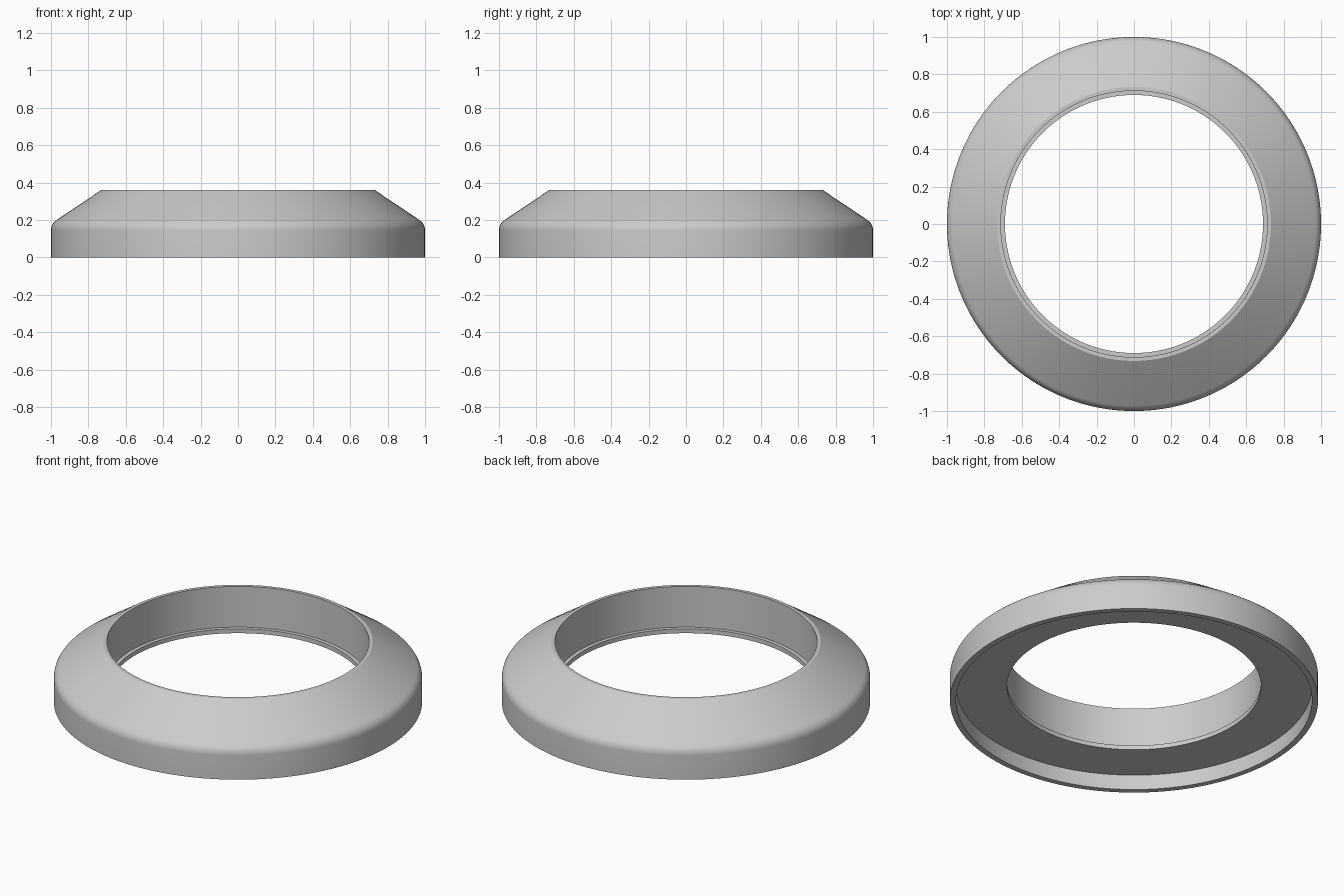
import bpy, bmesh
from math import sin, cos, pi, atan2, tan, radians
from mathutils import Matrix

cube = bpy.data.objects.get("Cube")
if cube:
    bpy.data.objects.remove(cube, do_unlink=True)

# Single plain grey material
grey = bpy.data.materials.new("plain grey")
grey.use_nodes = True
colour = (0.6, 0.6, 0.6, 1)
grey.diffuse_color = colour
grey.node_tree.nodes["Principled BSDF"].inputs["Base Color"].default_value = colour


def shoulder(top_r, top_z, corner_z, run, steps=8):
    """Rounded corner between the vertical rim and the sloping top."""
    turn = pi / 2 - atan2(top_z - corner_z, 1 - top_r)
    radius = run / tan(turn / 2)
    return [(1 - radius + radius * cos(turn * i / steps),
             corner_z - run + radius * sin(turn * i / steps))
            for i in range(steps + 1)]


def lathe(name, profile, segments=160):
    """Revolve a closed (radius, height) profile about the z axis."""
    bm = bmesh.new()
    verts = [bm.verts.new((r, 0, z)) for r, z in profile]
    edges = [bm.edges.new((v, verts[i - 1])) for i, v in enumerate(verts)]
    bmesh.ops.spin(bm, geom=verts + edges, axis=(0, 0, 1), cent=(0, 0, 0),
                   angle=2 * pi, steps=segments, use_merge=True)
    bmesh.ops.remove_doubles(bm, verts=bm.verts, dist=1e-4)
    bmesh.ops.recalc_face_normals(bm, faces=bm.faces)
    mesh = bpy.data.meshes.new(name)
    bm.to_mesh(mesh)
    bm.free()
    mesh.materials.append(grey)
    obj = bpy.data.objects.new(name, mesh)
    bpy.context.collection.objects.link(obj)
    bpy.ops.object.select_all(action="DESELECT")
    obj.select_set(True)
    bpy.context.view_layer.objects.active = obj
    bpy.ops.object.shade_smooth_by_angle(angle=radians(30))
    return obj


# Outer rim, rounded shoulder, sloping top, stepped bore, recessed underside
profile = [(0.967, 0), (1, 0)]
profile += shoulder(0.732, 0.36, 0.18, 0.035)
profile += [(0.732, 0.36), (0.712, 0.36), (0.712, 0.116),
            (0.69, 0.116), (0.69, 0.09), (0.967, 0.09)]
lathe("bevelled_ring", profile)
